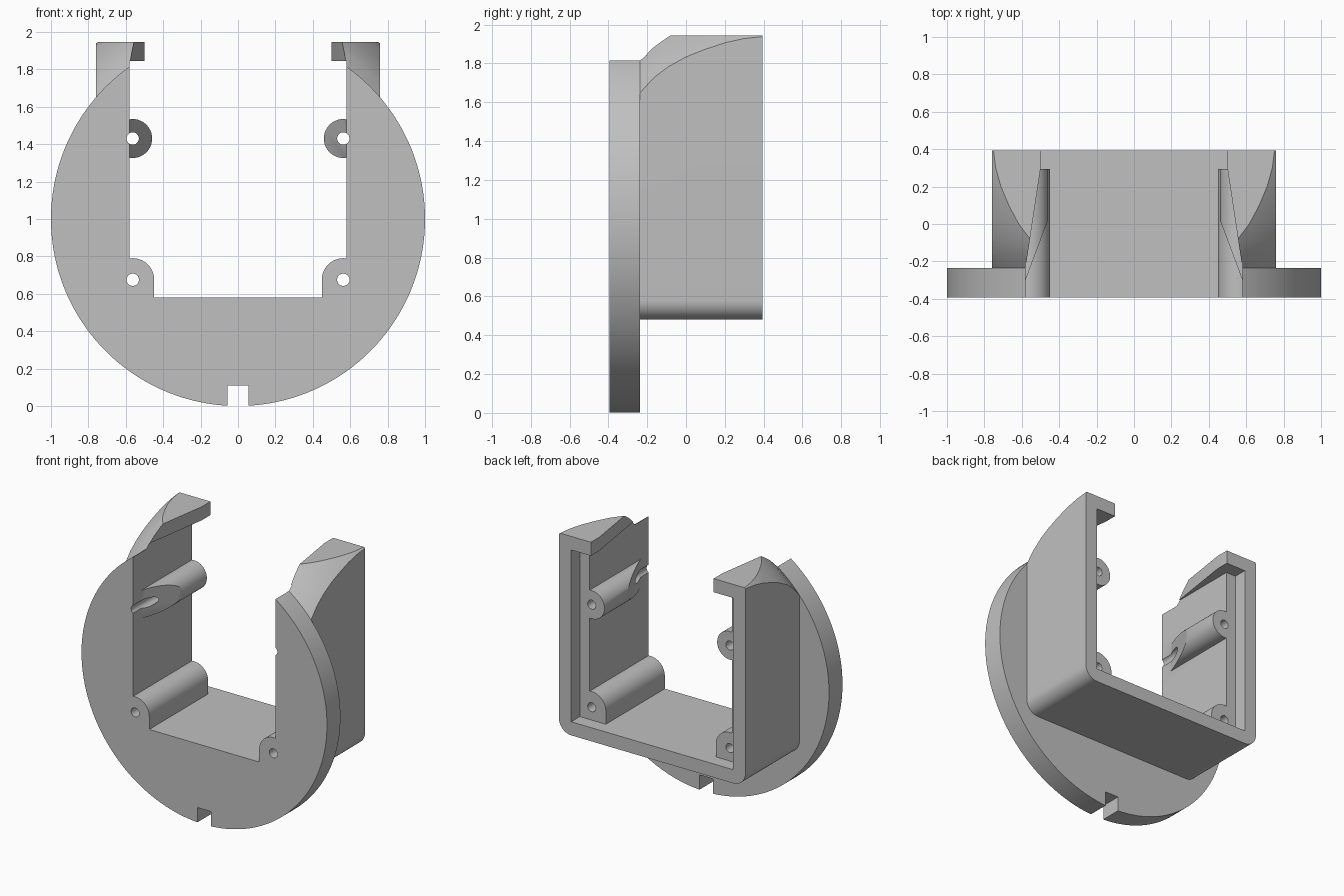
import bpy, bmesh, math
from math import sin, cos, radians

if "Cube" in bpy.data.objects:
    bpy.data.objects.remove(bpy.data.objects["Cube"], do_unlink=True)

FRONT, PLATE_BACK, STEP, BACK = -0.393, -0.236, 0.293, 0.393
TOP, LIP, FLOOR, INNER = 1.945, 1.845, 0.58, 0.58
POST_X, LOW_Z, HIGH_Z = 0.563, 0.675, 1.43


def finish(name, bm):
    bmesh.ops.recalc_face_normals(bm, faces=bm.faces[:])
    me = bpy.data.meshes.new(name)
    bm.to_mesh(me)
    bm.free()
    ob = bpy.data.objects.new(name, me)
    bpy.context.collection.objects.link(ob)
    return ob


def prism(name, pts, lo, hi, axis):
    """Extrude an outline along y (outline in x,z) or z (outline in x,y)."""
    place = (lambda u, v, w: (u, w, v)) if axis == "y" else (lambda u, v, w: (u, v, w))
    bm = bmesh.new()
    face = bm.faces.new([bm.verts.new(place(u, v, lo)) for u, v in pts])
    new = bmesh.ops.extrude_face_region(bm, geom=[face])["geom"]
    start, end = place(0, 0, lo), place(0, 0, hi)
    bmesh.ops.translate(bm, verts=[g for g in new if isinstance(g, bmesh.types.BMVert)],
                        vec=[b - a for a, b in zip(start, end)])
    return finish(name, bm)


def rect(x0, x1, v0, v1):
    return [(x0, v0), (x1, v0), (x1, v1), (x0, v1)]


def arc(cx, cz, r, a0, a1, n=24):
    return [(cx + r * cos(radians(a0 + (a1 - a0) * i / n)),
             cz + r * sin(radians(a0 + (a1 - a0) * i / n))) for i in range(n + 1)]


def mirrored(half):
    """Close a right-hand outline with its mirror image."""
    return half + [(-x, v) for x, v in reversed(half)]


def combine(base, other, operation):
    other.hide_render = True
    mod = base.modifiers.new(operation, "BOOLEAN")
    mod.operation, mod.solver, mod.object = operation, "EXACT", other
    bpy.context.view_layer.update()
    done = bpy.data.meshes.new_from_object(
        base.evaluated_get(bpy.context.evaluated_depsgraph_get()))
    base.modifiers.clear()
    base.data = done
    bpy.data.objects.remove(other, do_unlink=True)


# Housing block with rounded lower corners, joined to a slab for the round plate
housing = [(0, 0.48)] + arc(0.66, 0.58, 0.1, -90, 0, 12) + [(0.76, TOP)]
housing = housing[1:] + [(-x, z) for x, z in reversed(housing[1:])]
body = prism("mounting_bracket", housing, -0.3, BACK, "y")
combine(body, prism("slab", rect(-1.2, 1.2, -0.2, 2.2), FRONT, PLATE_BACK, "y"), "UNION")

# Revolved envelope: round plate rim, then a flaring curved shoulder
profile = [(0, -0.6), (1, -0.6), (1, PLATE_BACK), (1.052, -0.165), (1.092, -0.09),
           (1.128, 0), (1.158, 0.1), (1.183, 0.2), (1.2, 0.3), (1.208, 0.4), (1.21, 0.6), (0, 0.6)]
bm = bmesh.new()
verts = [bm.verts.new((r, y, 1)) for r, y in profile]
edges = [bm.edges.new(pair) for pair in zip(verts, verts[1:])]
bmesh.ops.spin(bm, geom=verts + edges, cent=(0, 0, 1), axis=(0, 1, 0),
               angle=math.tau, steps=180, use_duplicate=False)
bmesh.ops.remove_doubles(bm, verts=bm.verts[:], dist=0.0005)
combine(body, finish("envelope", bm), "INTERSECT")


# Through opening, leaving the four screw posts standing on the side walls
def post_arc(z, r, start, end):
    meet = math.degrees(math.acos((INNER - POST_X) / r))
    return arc(POST_X, z, r, start if start else -meet, end if end else meet)


high = math.degrees(math.acos((INNER - POST_X) / 0.104))
low = math.degrees(math.acos((INNER - POST_X) / 0.115))
half = [(POST_X - 0.115, FLOOR)]
half += arc(POST_X, LOW_Z, 0.115, 180, low)
half += arc(POST_X, HIGH_Z, 0.104, 360 - high, high)
half += [(INNER, LIP)]
combine(body, prism("opening", mirrored(half), -1, 1, "y"), "DIFFERENCE")

# Recess behind the posts, and the tapered gap between the top lips
combine(body, prism("recess", rect(-0.66, 0.66, FLOOR, LIP), STEP, 1, "y"), "DIFFERENCE")
gap = mirrored([(INNER, -1), (INNER, PLATE_BACK), (0.5, STEP), (0.5, 1)])
combine(body, prism("lip_gap", gap, 1.7, 2.4, "z"), "DIFFERENCE")

# Slanted relief on the upper posts, and screw holes through every post
for s in (-1, 1):
    relief = [(s * x, y) for x, y in
              [(INNER, -1), (INNER, -0.3), (0.4, 0.18), (0.3, 0.18), (0.3, -1)]]
    combine(body, prism("relief", relief, 1.25, 1.6, "z"), "DIFFERENCE")
    for z in (LOW_Z, HIGH_Z):
        hole = arc(s * POST_X, z, 0.033, 0, 360, 32)[:-1]
        combine(body, prism("hole", hole, -1, 1, "y"), "DIFFERENCE")

# Alignment notch at the bottom of the plate
combine(body, prism("notch", rect(-0.055, 0.055, -0.5, 0.11), -1, 0, "y"), "DIFFERENCE")

# Single grey finish
grey = bpy.data.materials.new("plain_grey")
grey.use_nodes = True
colour = (0.53, 0.53, 0.53, 1)
grey.diffuse_color = colour
grey.node_tree.nodes["Principled BSDF"].inputs["Base Color"].default_value = colour
body.data.materials.clear()
body.data.materials.append(grey)

bpy.ops.object.select_all(action="DESELECT")
body.select_set(True)
bpy.context.view_layer.objects.active = body
bpy.ops.object.shade_smooth_by_angle(angle=radians(25))
